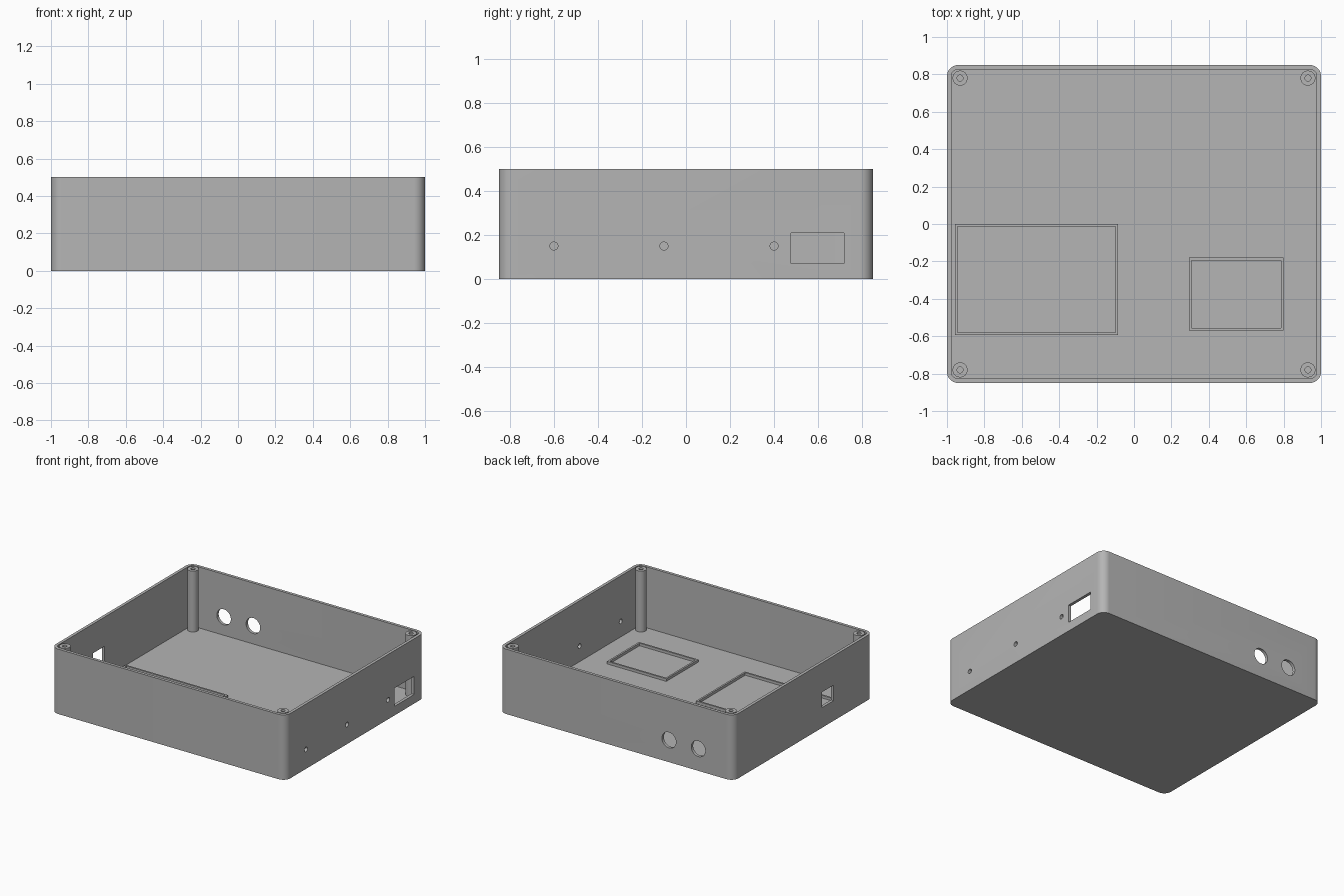
import bpy, bmesh, math
from mathutils import Matrix, Vector

cube = bpy.data.objects.get("Cube")
if cube:
    bpy.data.objects.remove(cube, do_unlink=True)

HX, HY, H = 1.0, 0.85, 0.5
WALL, FLOOR, RADIUS = 0.023, 0.03, 0.06

grey = bpy.data.materials.new("mid_grey")
grey.use_nodes = True
colour = (0.46, 0.46, 0.46, 1)
grey.diffuse_color = colour
grey.node_tree.nodes["Principled BSDF"].inputs["Base Color"].default_value = colour


def make(name, bm):
    bmesh.ops.recalc_face_normals(bm, faces=bm.faces)
    mesh = bpy.data.meshes.new(name)
    bm.to_mesh(mesh)
    bm.free()
    mesh.materials.append(grey)
    ob = bpy.data.objects.new(name, mesh)
    bpy.context.collection.objects.link(ob)
    return ob


def rounded_block(name, hx, hy, radius, z0, z1, steps=10):
    bm = bmesh.new()
    ring = []
    for k, (sx, sy) in enumerate([(1, 1), (-1, 1), (-1, -1), (1, -1)]):
        for i in range(steps + 1):
            a = math.pi / 2 * (k + i / steps)
            ring.append(bm.verts.new((sx * (hx - radius) + radius * math.cos(a),
                                      sy * (hy - radius) + radius * math.sin(a), z0)))
    base = bm.faces.new(ring)
    top = bmesh.ops.extrude_face_region(bm, geom=[base])["geom"]
    bmesh.ops.translate(bm, vec=(0, 0, z1 - z0),
                        verts=[v for v in top if isinstance(v, bmesh.types.BMVert)])
    return make(name, bm)


def box(name, low, high):
    low, high = Vector(low), Vector(high)
    bm = bmesh.new()
    bmesh.ops.create_cube(bm, size=1, matrix=Matrix.Translation((low + high) / 2)
                          @ Matrix.Diagonal((*(high - low), 1)))
    return make(name, bm)


def cylinder(name, centre, radius, length, axis="Z"):
    turn = {"X": Matrix.Rotation(math.pi / 2, 4, "Y"),
            "Y": Matrix.Rotation(math.pi / 2, 4, "X"), "Z": Matrix.Identity(4)}[axis]
    bm = bmesh.new()
    bmesh.ops.create_cone(bm, cap_ends=True, segments=40, radius1=radius, radius2=radius,
                          depth=length, matrix=Matrix.Translation(centre) @ turn)
    return make(name, bm)


def activate(ob):
    bpy.ops.object.select_all(action="DESELECT")
    ob.select_set(True)
    bpy.context.view_layer.objects.active = ob


def cut(ob, cutter):
    cutter.hide_render = True
    mod = ob.modifiers.new("cut", "BOOLEAN")
    mod.operation, mod.solver, mod.object = "DIFFERENCE", "EXACT", cutter
    activate(ob)
    bpy.ops.object.modifier_apply(modifier=mod.name)
    bpy.data.objects.remove(cutter, do_unlink=True)


def smooth(ob):
    activate(ob)
    bpy.ops.object.shade_smooth_by_angle(angle=math.radians(30))


# Open tray with rounded corners
tray = rounded_block("enclosure_tray", HX, HY, RADIUS, 0, H)
cut(tray, rounded_block("cavity", HX - WALL, HY - WALL, RADIUS - WALL, FLOOR, H + 0.1))

# Right wall: three small holes and a socket opening
for y in (-0.6, -0.1, 0.4):
    cut(tray, cylinder("small_hole", (HX, y, 0.15), 0.018, 0.1, "X"))
cut(tray, box("socket_opening", (HX - 0.05, 0.477, 0.07), (HX + 0.05, 0.718, 0.21)))

# Left-hand wall: a single port
cut(tray, box("port_opening", (-HX - 0.05, -0.37, 0.155), (-HX + 0.05, -0.23, 0.275)))

# Back wall: two round cable holes
for x in (-0.7, -0.45):
    cut(tray, cylinder("cable_hole", (x, HY, 0.17), 0.06, 0.1, "Y"))
smooth(tray)

# Corner screw posts
for sx, side in ((-1, "right"), (1, "left")):
    for sy, end in ((-1, "front"), (1, "back")):
        x, y, base = sx * 0.93, sy * 0.78, FLOOR - 0.01
        post = cylinder(f"screw_post_{end}_{side}", (x, y, (base + H) / 2), 0.04, H - base)
        cut(post, cylinder("screw_hole", (x, y, H), 0.016, 0.5))
        smooth(post)


# Raised locating frames on the floor
def frame(name, x0, x1, y0, y1, rim=0.014, top=0.05):
    ob = box(name, (x0, y0, FLOOR - 0.01), (x1, y1, top))
    cut(ob, box("frame_inside", (x0 + rim, y0 + rim, 0), (x1 - rim, y1 - rim, top + 0.1)))


frame("large_board_frame", -0.957, -0.085, -0.594, 0.0)
frame("small_board_frame", 0.294, 0.8, -0.57, -0.18)
